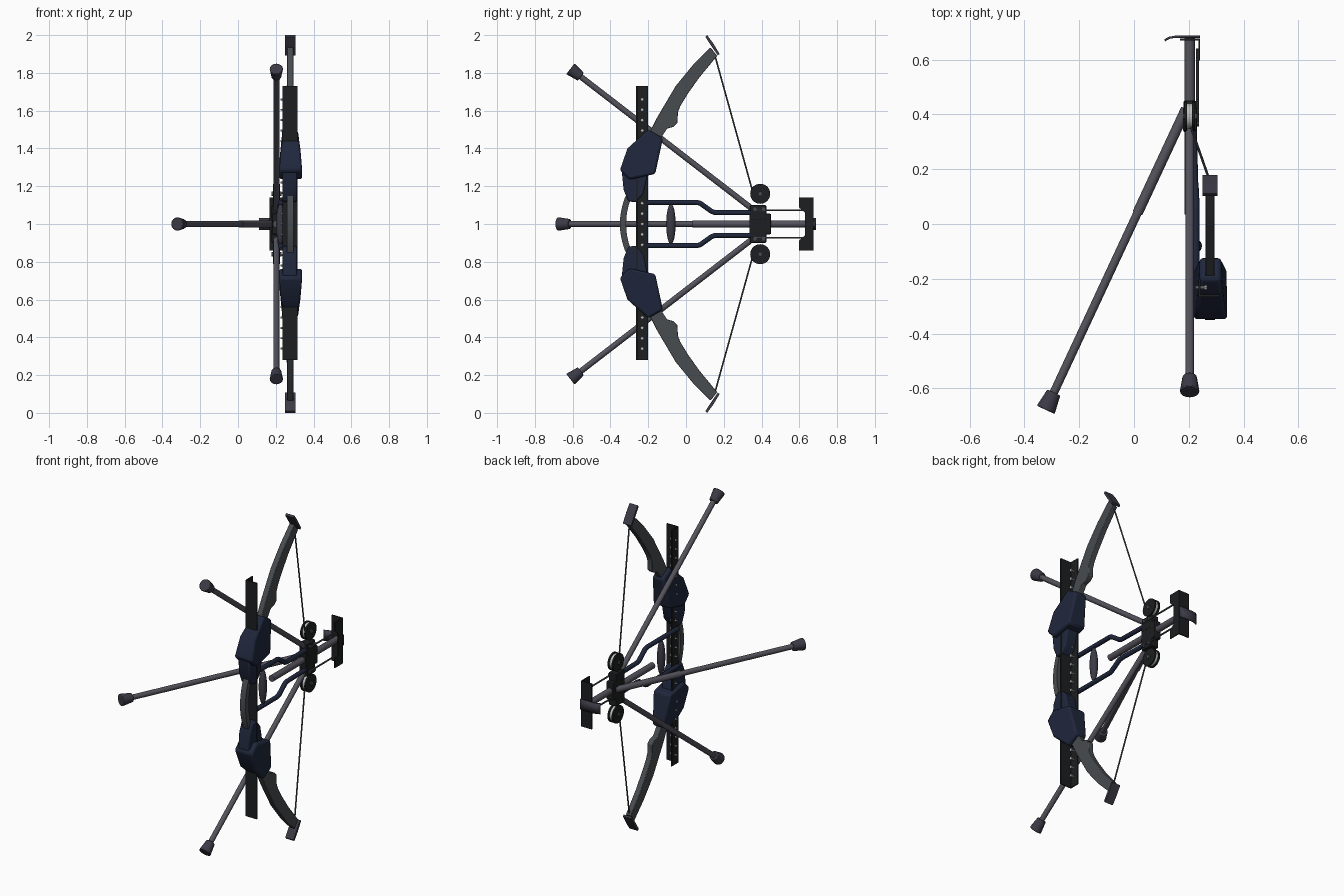
import bpy, bmesh
from mathutils import Vector

if "Cube" in bpy.data.objects:
    bpy.data.objects.remove(bpy.data.objects["Cube"])

def material(name, r, g, b):
    m = bpy.data.materials.new(name)
    m.diffuse_color = (r, g, b, 1)
    m.use_nodes = True
    m.node_tree.nodes["Principled BSDF"].inputs["Base Color"].default_value = m.diffuse_color
    return m

BLACK = material("black", .012, .013, .014)
NAVY = material("navy", .014, .02, .045)
ROD = material("rod_grey", .09, .085, .105)
CAP = material("cap_grey", .045, .042, .06)
LIMB = material("limb_grey", .065, .072, .08)
STEEL = material("steel", .5, .52, .5)

def finish(ob, mat, smooth=True, bevel=0):
    ob.data.materials.append(mat)
    if bevel:
        b = ob.modifiers.new("bevel", 'BEVEL')
        b.width, b.segments = bevel, 2
    if smooth:
        bpy.ops.object.select_all(action='DESELECT')
        ob.select_set(True)
        bpy.context.view_layer.objects.active = ob
        bpy.ops.object.shade_smooth_by_angle()
    return ob

def mesh_object(name, bm):
    bmesh.ops.recalc_face_normals(bm, faces=bm.faces)
    me = bpy.data.meshes.new(name)
    bm.to_mesh(me)
    bm.free()
    ob = bpy.data.objects.new(name, me)
    bpy.context.collection.objects.link(ob)
    return ob

def box(name, lo, hi, mat, bevel=0):
    bm = bmesh.new()
    bmesh.ops.create_cube(bm, size=1)
    for v in bm.verts:
        v.co = [(a + b) / 2 + c * (b - a) for a, b, c in zip(lo, hi, v.co)]
    return finish(mesh_object(name, bm), mat, False, bevel)

def cone(name, a, b, r1, r2, mat, n=16, bevel=0):
    a, b = Vector(a), Vector(b)
    bm = bmesh.new()
    bmesh.ops.create_cone(bm, cap_ends=True, segments=n, radius1=r1, radius2=r2, depth=(b - a).length)
    q = (b - a).to_track_quat('Z', 'Y')
    for v in bm.verts:
        v.co = q @ v.co + (a + b) / 2
    return finish(mesh_object(name, bm), mat, True, bevel)

def rod(name, a, b, r, mat, n=16):
    return cone(name, a, b, r, r, mat, n)

def prism(name, pts, x, mat, s=1, bevel=0, half=None):
    """Side outline of (y, height from mid, half width), extruded about x; s=-1 mirrors it."""
    bm = bmesh.new()
    rings = []
    for d in (-1, 1):
        rings.append([bm.verts.new((x + d * (half or p[2]), p[0], 1 + s * (p[1] - 1))) for p in pts])
        bm.faces.new(rings[-1])
    n = len(pts)
    for i in range(n):
        j = (i + 1) % n
        bm.faces.new((rings[0][i], rings[0][j], rings[1][j], rings[1][i]))
    return finish(mesh_object(name, bm), mat, True, bevel)

def tube(name, pts, r, mat):
    cu = bpy.data.curves.new(name, 'CURVE')
    cu.dimensions = '3D'
    cu.bevel_depth, cu.bevel_resolution, cu.use_fill_caps = r, 3, True
    sp = cu.splines.new('POLY')
    sp.points.add(len(pts) - 1)
    for p, c in zip(sp.points, pts):
        p.co = (*c, 1)
    ob = bpy.data.objects.new(name, cu)
    bpy.context.collection.objects.link(ob)
    cu.materials.append(mat)
    return ob

def stabilizer(name, a, b, sleeve=0):
    # rod with a flared rubber foot
    a, b = Vector(a), Vector(b)
    d = (b - a).normalized()
    rod(name, a, b - d * .03, .0155, ROD)
    if sleeve:
        rod(name + "_sleeve", a, a + d * sleeve, .019, ROD)
    cone(name + "_foot", b - d * .07, b, .026, .036, CAP, 16, .004)

BX = .277   # bow plane
HX = .203   # hub and rod plane

limb = [(-.21, 1.44), (-.19, 1.49), (-.155, 1.56), (-.12, 1.62), (-.055, 1.73), (.035, 1.84), (.13, 1.935),
        (.165, 1.89), (.07, 1.775), (.01, 1.69), (-.03, 1.625), (-.043, 1.59), (-.045, 1.535),
        (-.065, 1.515), (-.10, 1.505), (-.13, 1.46)]
block = [(-.20, 1.50, .038), (-.122, 1.455, .038), (-.163, 1.265, .06), (-.30, 1.235, .06),
         (-.35, 1.285, .062), (-.31, 1.40, .052)]
neck = [(-.34, 1.28), (-.20, 1.28), (-.225, 1.16), (-.265, 1.115), (-.305, 1.12), (-.33, 1.18)]
tip = [(.103, 1.99), (.112, 2.0), (.145, 1.955), (.178, 1.90), (.168, 1.893), (.132, 1.945)]

for s, tag in ((1, "upper"), (-1, "lower")):
    def P(x, y, z):
        return (x, y, 1 + s * (z - 1))
    # bow limb, riser block and tip
    prism(tag + "_limb", limb, BX, LIMB, s, .003, .017)
    prism(tag + "_limb_tip", tip, BX, CAP, s, 0, .028)
    prism(tag + "_riser_block", block, BX + .002, NAVY, s, .012)
    prism(tag + "_riser_neck", neck, BX - .003, NAVY, s, .008, .038)
    # string and guide wheel
    rod(tag + "_string", P(BX, .155, 1.885), P(HX + .005, .352, 1.175), .0045, LIMB, 8)
    w = lambda x: P(x, .393, 1.16)
    rod(tag + "_wheel_outer_disc", w(.212), w(.222), .053, BLACK, 32)
    rod(tag + "_wheel_inner_disc", w(.184), w(.194), .053, BLACK, 32)
    rod(tag + "_wheel_groove", w(.193), w(.213), .046, STEEL, 32)
    rod(tag + "_wheel_axle", w(.178), w(.23), .012, LIMB, 12)
    # support arm from rail to hub
    tube(tag + "_arm", [P(.225, -.24, 1.115), P(.225, .055, 1.115), P(.225, .075, 1.11),
                        P(.222, .135, 1.067), P(.22, .155, 1.06), P(.215, .37, 1.06)], .014, NAVY)
    # thin rod to the rear bracket
    rod(tag + "_sight_rod", P(.232, .36, 1.073), P(.232, .64, 1.073), .005, LIMB, 8)
    stabilizer(tag + "_stabilizer", P(HX, .39, 1.05), P(HX, -.612, 1.822))
    # hub halves and bolts
    box(tag + "_hub_block", (.178, .34, 1 + s * .06 - .04), (.23, .425, 1 + s * .06 + .04), BLACK, .005)
    for y in (.365, .41):
        rod(tag + "_hub_bolt", P(.225, y, 1.08), P(.237, y, 1.08), .009, LIMB, 8)
    # rear bracket side plate, stepped inward at the middle
    prism(tag + "_bracket_side", [(.597, 1.14), (.675, 1.14), (.675, 1.0), (.63, 1.0), (.63, 1.06), (.597, 1.09)],
          .238, BLACK, s, 0, .003)

# hub middle and centre barrel
box("hub_core", (.18, .335, .945), (.228, .45, 1.055), BLACK, .006)
rod("barrel", (HX, .035, 1), (HX, .68, 1), .019, ROD, 20)
stabilizer("side_stabilizer", (.19, .42, 1), (-.322, -.678, 1), .42)

# hand grip between the arms
cone_grip = bmesh.new()
bmesh.ops.create_uvsphere(cone_grip, u_segments=16, v_segments=12, radius=1)
for v in cone_grip.verts:
    v.co = (.225 + v.co.x * .023, -.08 + v.co.y * .025, 1 + v.co.z * .108)
finish(mesh_object("hand_grip", cone_grip), CAP)

# curved front strip of the riser
N = 12
ts = [-1 + 2 * i / N for i in range(N + 1)]
strip = [(-.35 + .055 * t * t, 1 + .2 * t) for t in ts]
strip += [(-.317 + .055 * t * t, 1 + .2 * t) for t in reversed(ts)]
prism("riser_front_strip", strip, BX, LIMB, 1, 0, .018)

# angle rail: front flange and pegged web
box("rail_flange", (.236, -.266, .28), (.314, -.258, 1.73), BLACK)
box("rail_web", (.236, -.266, .28), (.243, -.2, 1.73), BLACK)
for i in range(25):
    z = .34 + i * .055
    rod("rail_peg", (.224, -.232, z), (.264, -.232, z), .005, STEEL, 8)
    rod("rail_peg_head", (.258, -.232, z), (.266, -.232, z), .009, STEEL, 8)

# rear bracket plate and curved rest
box("bracket_back", (.168, .669, .86), (.241, .676, 1.14), BLACK)
rest = [(.24, .683), (.15, .683), (.128, .679), (.112, .67)]
bm = bmesh.new()
cols = [[bm.verts.new((x, y, z)) for z in (.968, 1.032)] for x, y in rest]
for a, b in zip(cols, cols[1:]):
    bm.faces.new((a[0], b[0], b[1], a[1]))
ob = finish(mesh_object("bracket_rest", bm), CAP)
m = ob.modifiers.new("thickness", 'SOLIDIFY')
m.thickness, m.offset = .008, 0
